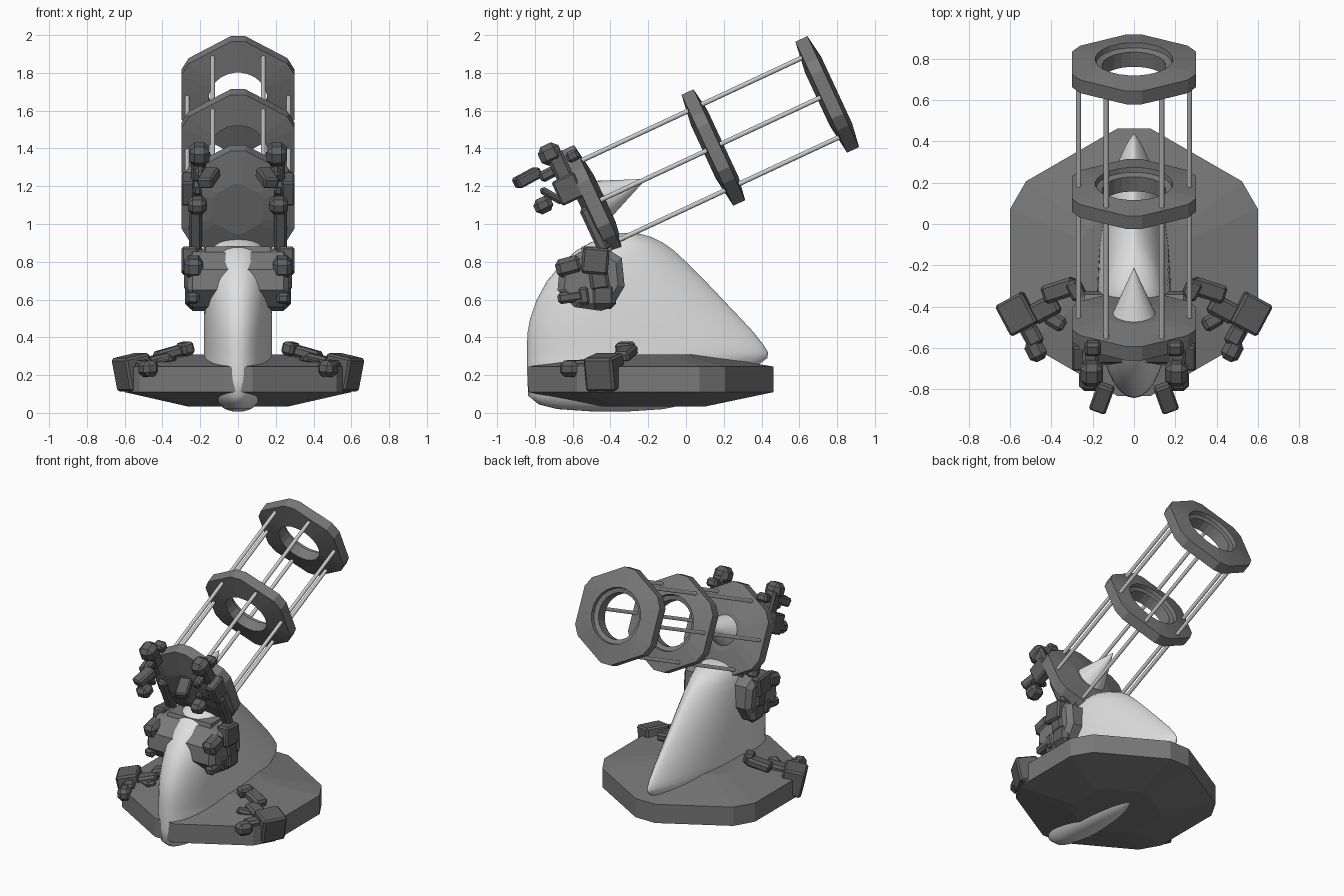
import bpy, bmesh, math
from mathutils import Matrix, Vector, Euler

if "Cube" in bpy.data.objects:
    bpy.data.objects.remove(bpy.data.objects["Cube"])


def material(name, v):
    m = bpy.data.materials.new(name)
    m.diffuse_color = (v, v, v, 1)
    m.use_nodes = True
    m.node_tree.nodes["Principled BSDF"].inputs["Base Color"].default_value = m.diffuse_color
    return m


PLATE = material("grey plate", 0.19)
DARK = material("dark grey clamp", 0.115)
WHITE = material("white shell", 0.74)
ROD = material("light grey rod", 0.6)


def finish(name, bm, mat, matrix=Matrix(), smooth=False):
    bmesh.ops.recalc_face_normals(bm, faces=bm.faces)
    for f in bm.faces:
        f.smooth = smooth
    me = bpy.data.meshes.new(name)
    bm.to_mesh(me)
    bm.free()
    me.materials.append(mat)
    ob = bpy.data.objects.new(name, me)
    ob.matrix_world = matrix
    bpy.context.collection.objects.link(ob)
    return ob


def loft(name, loops, mat, matrix=Matrix(), ring=False, smooth=False):
    bm = bmesh.new()
    vs = [[bm.verts.new(p) for p in lp] for lp in loops]
    n = len(vs[0])
    pairs = list(zip(vs, vs[1:])) + ([(vs[-1], vs[0])] if ring else [])
    for a, b in pairs:
        for i in range(n):
            j = (i + 1) % n
            bm.faces.new((a[i], a[j], b[j], b[i]))
    if not ring:
        bm.faces.new(vs[0])
        bm.faces.new(vs[-1])
    return finish(name, bm, mat, matrix, smooth)


def hex_outline(s):
    # hexagon with cut corners, long edges split in three
    R, cut = 0.693 * s, 0.13
    c = [Vector((R * math.sin(k * math.pi / 3), R * math.cos(k * math.pi / 3))) for k in range(6)]
    pts = []
    for k in range(6):
        a, b = c[k], c[(k + 1) % 6]
        for t in (cut, 0.38, 0.62, 1 - cut):
            pts.append(a.lerp(b, t))
    return pts


def scaled(pts, k, z):
    return [(p.x * k, p.y * k, z) for p in pts]


def circle(pts, r, z):
    return [(*(p.normalized() * r), z) for p in pts]


def tube(name, a, b, r1, r2, mat, n):
    a, b = Vector(a), Vector(b)
    bm = bmesh.new()
    bmesh.ops.create_cone(bm, cap_ends=True, segments=n, radius1=r1, radius2=r2, depth=(b - a).length)
    q = (b - a).to_track_quat('Z', 'Y').to_matrix().to_4x4()
    ob = finish(name, bm, mat, Matrix.Translation((a + b) / 2) @ q)
    return ob


# base plate
hexa = hex_outline(1)
loft("base_plate", [scaled(hexa, 0.45, 0.035), scaled(hexa, 1, 0.11),
                    scaled(hexa, 1, 0.245), scaled(hexa, 0.42, 0.31)],
     PLATE, Matrix.Translation((0, -0.185, 0)))

# smooth fin-shaped shell: z, front y, back y, half width
levels = [(0.008, -0.5, -0.3, 0.03), (0.02, -0.68, -0.12, 0.07), (0.045, -0.78, 0.0, 0.1),
          (0.09, -0.835, 0.1, 0.13), (0.18, -0.84, 0.28, 0.165), (0.26, -0.842, 0.39, 0.18),
          (0.29, -0.842, 0.43, 0.18), (0.32, -0.842, 0.435, 0.18), (0.36, -0.842, 0.41, 0.18),
          (0.43, -0.838, 0.355, 0.18), (0.5, -0.825, 0.29, 0.18), (0.6, -0.79, 0.195, 0.178),
          (0.7, -0.735, 0.1, 0.172), (0.8, -0.65, 0.0, 0.16), (0.86, -0.58, -0.065, 0.145),
          (0.9, -0.51, -0.12, 0.125), (0.93, -0.44, -0.18, 0.095), (0.947, -0.38, -0.24, 0.06),
          (0.953, -0.34, -0.28, 0.025)]


def fin_section(z, yf, yb, w, n=40):
    out = []
    for i in range(n):
        a = 2 * math.pi * i / n
        s = (1 - math.cos(a)) / 2
        if s < 0.38:
            g = (1 - (1 - s / 0.38) ** 2) ** 0.5
        else:
            g = (1 - ((s - 0.38) / 0.62) ** 2) ** 0.75 if s < 1 else 0
        x = w * g * (1 if math.sin(a) >= 0 else -1)
        out.append((x, yf + (yb - yf) * s, z))
    return out


fin = loft("fin_shell", [fin_section(*l) for l in levels], WHITE, smooth=True)

# tilted frame: three hexagonal plates along one axis
TILT = Matrix.Rotation(math.radians(-65), 4, 'X')
AXIS = TILT @ Vector((0, 0, 1))
MID = Vector((0, 0.145, 1.405))
small = hex_outline(0.5)


def on_axis(t):
    return MID + AXIS * t


def frame(t):
    return Matrix.Translation(on_axis(t)) @ TILT


loft("rear_plate", [scaled(small, 0.45, -0.07), scaled(small, 1, -0.037),
                    scaled(small, 1, 0.037), scaled(small, 0.42, 0.065)], PLATE, frame(-0.70))
for name, t in (("middle_ring", 0.0), ("front_ring", 0.665)):
    loft(name, [circle(small, 0.155, -0.058), scaled(small, 1, -0.035), scaled(small, 1, 0.035),
                circle(small, 0.195, 0.055), circle(small, 0.188, 0.055),
                circle(small, 0.184, 0.03), circle(small, 0.155, 0.02)],
         PLATE, frame(t), ring=True)

# rods and cone
for k in range(6):
    a = k * math.pi / 3
    off = TILT @ Vector((0.268 * math.cos(a), 0.268 * math.sin(a), 0))
    tube("frame_rod", on_axis(-0.69) + off, on_axis(0.655) + off, 0.0125, 0.0125, ROD, 12)
tube("centre_cone", on_axis(-0.66), on_axis(-0.395), 0.112, 0.001, WHITE, 32)

# saddle block across the fin
saddle = [(-0.57, 0.85), (-0.42, 0.87), (-0.34, 0.82), (-0.325, 0.67), (-0.39, 0.56),
          (-0.45, 0.54), (-0.59, 0.56), (-0.68, 0.65), (-0.67, 0.76)]


def saddle_loop(x, k):
    return [(x, -0.5 + (y + 0.5) * k, 0.7 + (z - 0.7) * k) for y, z in saddle]


loft("saddle_block", [saddle_loop(-0.27, 0.8), saddle_loop(-0.24, 1),
                      saddle_loop(0.24, 1), saddle_loop(0.27, 0.8)], PLATE)
# neck joining saddle and rear plate
loft("saddle_neck", [[(x * w, y + dy, z) for x, dy in ((-1, -0.08), (1, -0.08), (1, 0.08), (-1, 0.08))]
                     for z, y, w in ((0.75, -0.5, 0.19), (0.88, -0.47, 0.17))], PLATE)


def clamp_box(name, loc, size, rot=(0, 0, 0), bevel=0.015):
    # bevelled block built on both sides
    for side in (1, -1):
        bm = bmesh.new()
        bmesh.ops.create_cube(bm, size=1)
        bmesh.ops.scale(bm, vec=size, verts=bm.verts)
        bmesh.ops.bevel(bm, geom=bm.edges[:], offset=min(bevel, min(size) * 0.4), segments=1,
                        affect='EDGES')
        m = Matrix.Translation(loc) @ Euler([math.radians(r) for r in rot]).to_matrix().to_4x4()
        bm.transform(m)
        if side < 0:
            bmesh.ops.scale(bm, vec=(-1, 1, 1), verts=bm.verts)
        finish(name + ("_right" if side > 0 else "_left"), bm, DARK)


# clamps on the base
clamp_box("base_clamp_block", (0.555, -0.43, 0.215), (0.15, 0.17, 0.18), (0, 12, -28), 0.012)
clamp_box("base_clamp_bridge", (0.43, -0.41, 0.275), (0.14, 0.1, 0.06), (0, 12, -28))
clamp_box("base_clamp_arm", (0.36, -0.32, 0.315), (0.17, 0.09, 0.06), (0, 15, -18))
clamp_box("base_clamp_tip", (0.28, -0.32, 0.34), (0.07, 0.1, 0.07), (0, 15, -28))
clamp_box("base_clamp_knob", (0.475, -0.61, 0.235), (0.09, 0.11, 0.085), (0, 5, -28), 0.025)
clamp_box("base_clamp_link", (0.49, -0.54, 0.25), (0.08, 0.1, 0.06), (0, 5, -28))
clamp_box("base_clamp_pad", (0.38, -0.47, 0.275), (0.1, 0.07, 0.04), (0, 12, 30))

# clamps on the saddle
clamp_box("saddle_clamp_block", (0.255, -0.48, 0.805), (0.09, 0.14, 0.14), (-5, 0, 0), 0.012)
clamp_box("saddle_clamp_knob", (0.235, -0.62, 0.775), (0.1, 0.14, 0.1), (15, 0, 0), 0.025)
clamp_box("saddle_clamp_bridge", (0.25, -0.46, 0.71), (0.07, 0.1, 0.12), (8, 0, 0))
clamp_box("saddle_clamp_lug", (0.245, -0.44, 0.62), (0.07, 0.14, 0.14), (0, 0, 0), 0.03)
clamp_box("saddle_clamp_arm", (0.24, -0.6, 0.615), (0.07, 0.16, 0.06), (8, 0, 0))
clamp_box("saddle_clamp_tip", (0.22, -0.54, 0.62), (0.12, 0.06, 0.1), (8, 0, 0))
clamp_box("saddle_clamp_pin", (0.24, -0.61, 0.7), (0.05, 0.06, 0.05), (0, 0, 0))

# clamps on the rear plate
clamp_box("rear_clamp_knob", (0.205, -0.72, 1.37), (0.11, 0.12, 0.11), (25, 0, 0), 0.03)
clamp_box("rear_clamp_bridge", (0.21, -0.67, 1.31), (0.08, 0.09, 0.16), (25, 0, 0))
clamp_box("rear_clamp_arm", (0.155, -0.84, 1.245), (0.085, 0.145, 0.06), (27, 0, 20), 0.01)
clamp_box("rear_clamp_link", (0.2, -0.72, 1.27), (0.05, 0.12, 0.06), (27, 0, 0))
clamp_box("rear_clamp_block", (0.265, -0.625, 1.185), (0.07, 0.13, 0.14), (25, 0, 0), 0.01)
clamp_box("rear_clamp_lug", (0.215, -0.755, 1.1), (0.1, 0.1, 0.085), (25, 0, 0), 0.025)
clamp_box("rear_clamp_pin", (0.215, -0.71, 1.15), (0.05, 0.14, 0.04), (-30, 0, 0))
clamp_box("rear_clamp_hook", (0.2, -0.6, 1.36), (0.08, 0.07, 0.06), (25, 0, 0))
clamp_box("rear_clamp_strut", (0.225, -0.485, 0.97), (0.07, 0.06, 0.26), (25, 0, 0))
